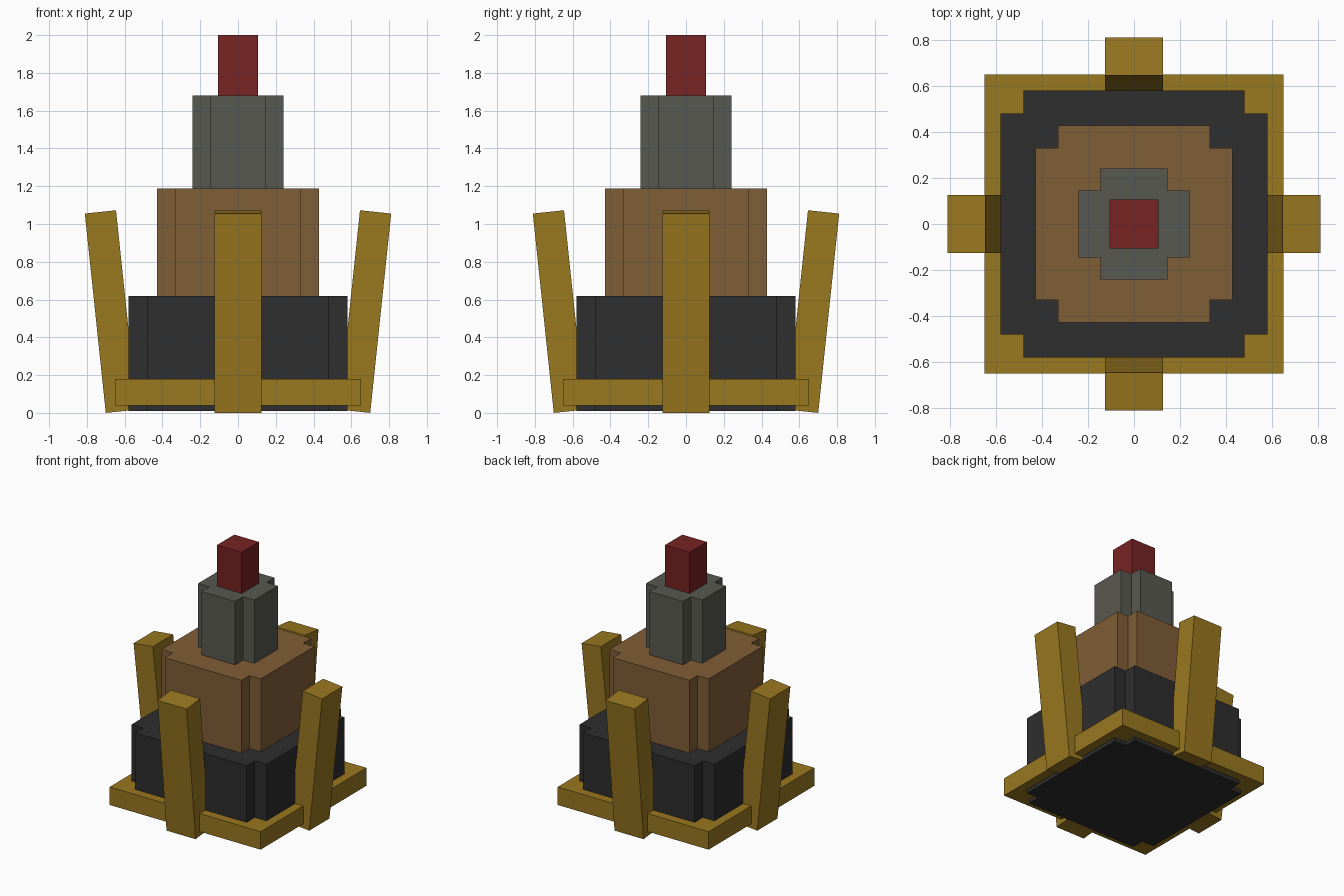
import bpy, bmesh, math
from mathutils import Matrix, Vector

if "Cube" in bpy.data.objects:
    bpy.data.objects.remove(bpy.data.objects["Cube"])


def material(name, rgb):
    lin = [(c / 255 / 12.92) if c < 10 else ((c / 255 + 0.055) / 1.055) ** 2.4 for c in rgb]
    m = bpy.data.materials.new(name)
    m.diffuse_color = (*lin, 1)
    m.use_nodes = True
    m.node_tree.nodes["Principled BSDF"].inputs["Base Color"].default_value = m.diffuse_color
    return m


GOLD = material("gold", (154, 120, 32))
BLACK = material("charcoal", (46, 46, 46))
BROWN = material("brown", (128, 94, 55))
GREY = material("grey", (89, 89, 81))
RED = material("dark_red", (120, 35, 36))


def prism(name, outline, z0, z1, mat):
    """Extrude a flat outline from z0 up to z1."""
    bm = bmesh.new()
    face = bm.faces.new([bm.verts.new((x, y, z0)) for x, y in outline])
    ext = bmesh.ops.extrude_face_region(bm, geom=[face])
    top = [v for v in ext["geom"] if isinstance(v, bmesh.types.BMVert)]
    bmesh.ops.translate(bm, verts=top, vec=(0, 0, z1 - z0))
    bmesh.ops.recalc_face_normals(bm, faces=bm.faces)
    mesh = bpy.data.meshes.new(name)
    bm.to_mesh(mesh)
    bm.free()
    mesh.materials.append(mat)
    obj = bpy.data.objects.new(name, mesh)
    bpy.context.collection.objects.link(obj)
    return obj


def rect(hx, hy):
    return [(-hx, -hy), (hx, -hy), (hx, hy), (-hx, hy)]


def notched_square(h, n):
    """Square of half size h with square notches cut from its corners."""
    quarter = [(h, n), (n, n), (n, h)]
    pts = []
    for k in range(4):
        c, s = round(math.cos(k * math.pi / 2)), round(math.sin(k * math.pi / 2))
        pts += [(x * c - y * s, x * s + y * c) for x, y in quarter]
    return pts


# Stacked tiers
prism("base_tier", notched_square(0.58, 0.48), 0.01, 0.62, BLACK)
prism("middle_tier", notched_square(0.428, 0.33), 0.62, 1.187, BROWN)
prism("upper_tier", notched_square(0.242, 0.145), 1.187, 1.68, GREY)
prism("tip", rect(0.106, 0.106), 1.68, 2.0, RED)

# Square collar around the base
prism("base_collar", rect(0.65, 0.65), 0.04, 0.18, GOLD)

# Four outward-leaning prongs, pivoted at the bottom outer edge
lean = Matrix.Rotation(math.radians(6), 4, "Y")
for k, side in enumerate(("right", "back", "left", "front")):
    outline = [(x - 0.083, y) for x, y in rect(0.083, 0.125)]
    prong = prism("prong_" + side, outline, 0, 1.061, GOLD)
    turn = Matrix.Rotation(k * math.pi / 2, 4, "Z")
    prong.data.transform(turn @ Matrix.Translation(Vector((0.70, 0, 0))) @ lean)
